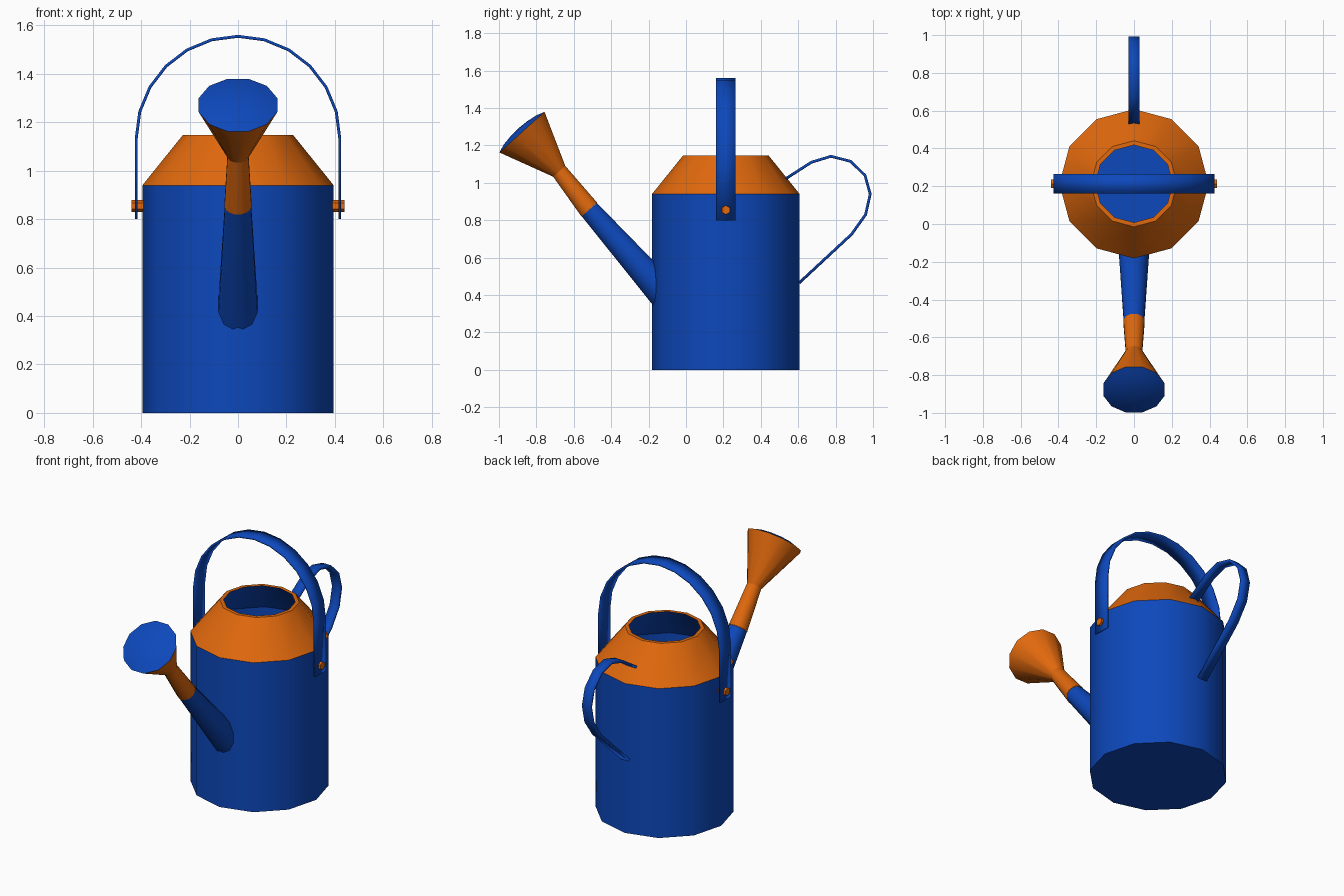
import bpy, bmesh, math
from mathutils import Vector

if "Cube" in bpy.data.objects:
    bpy.data.objects.remove(bpy.data.objects["Cube"])

def material(name, rgb):
    m = bpy.data.materials.new(name)
    m.diffuse_color = (*rgb, 1)
    m.use_nodes = True
    m.node_tree.nodes["Principled BSDF"].inputs["Base Color"].default_value = m.diffuse_color
    return m

BLUE = material("blue", (0.004, 0.065, 0.5))
ORANGE = material("orange", (0.75, 0.14, 0.004))
CY = 0.213  # body centre in y

def finish(bm, name, mat):
    bmesh.ops.remove_doubles(bm, verts=bm.verts, dist=1e-5)
    me = bpy.data.meshes.new(name)
    bm.to_mesh(me)
    bm.free()
    ob = bpy.data.objects.new(name, me)
    me.materials.append(mat)
    bpy.context.collection.objects.link(ob)
    bpy.ops.object.select_all(action='DESELECT')
    ob.select_set(True)
    bpy.context.view_layer.objects.active = ob
    bpy.ops.object.shade_smooth_by_angle(angle=math.radians(35))
    return ob

def loft(name, rings, mat, axis, sides=12, turn=0, u=(1, 0, 0), cut_y=None):
    """Skin rings given as (centre, radius) around one axis."""
    n, u = Vector(axis).normalized(), Vector(u)
    v = n.cross(u)
    bm = bmesh.new()
    rows = []
    for k, (c, r) in enumerate(rings):
        row = []
        for i in range(sides):
            a = math.radians(turn) + math.tau * i / sides
            p = Vector(c) + r * (math.cos(a) * u + math.sin(a) * v)
            if k == 0 and cut_y is not None:  # trim first ring on the wall
                p += n * ((cut_y - p.y) / n.y)
            row.append(bm.verts.new(p))
        rows.append(row)
    for lo, hi in zip(rows, rows[1:]):
        for i in range(sides):
            j = (i + 1) % sides
            bm.faces.new((lo[i], lo[j], hi[j], hi[i]))
    bmesh.ops.dissolve_degenerate(bm, dist=1e-6, edges=bm.edges)
    return finish(bm, name, mat)

def lathe(name, profile, mat):
    return loft(name, [((0, CY, z), r) for r, z in profile], mat, (0, 0, 1))

def strap(name, path, across, thick):
    """Flat band along a path, widened by +-across."""
    bm = bmesh.new()
    w = Vector(across)
    rows = [(bm.verts.new(Vector(p) - w), bm.verts.new(Vector(p) + w)) for p in path]
    for a, b in zip(rows, rows[1:]):
        bm.faces.new((a[0], a[1], b[1], b[0]))
    ob = finish(bm, name, BLUE)
    mod = ob.modifiers.new("thickness", 'SOLIDIFY')
    mod.thickness, mod.offset = thick, 0
    return ob

# Can body, collar and inside
lathe("can_body", [(0, 0), (0.395, 0), (0.395, 0.94)], BLUE)
lathe("collar", [(0.395, 0.94), (0.228, 1.147), (0.205, 1.147)], ORANGE)
lathe("inner_lining", [(0.205, 1.147), (0.375, 0.935), (0.375, 0.02), (0, 0.02)], BLUE)

# Spout, neck and sprinkler head
bend, throat, rose = (0, -0.517, 0.857), (0, -0.678, 1.062), (0, -0.877, 1.271)
tilt = Vector((0, -0.67, 0.745)).normalized()
loft("spout", [((0, -0.18, 0.47), 0.083), (bend, 0.056)], BLUE,
     (0, -0.337, 0.387), turn=15, cut_y=-0.155)
loft("spout_neck", [(bend, 0.058), (throat, 0.045)], ORANGE, tilt, turn=15)
loft("sprinkler_cone", [(throat, 0.045), (rose, 0.168)], ORANGE, tilt, turn=15)
loft("sprinkler_face", [(Vector(rose) + tilt * h, r) for r, h in
     ((0.168, 0), (0.12, 0.016), (0.06, 0.025), (0, 0.028))], BLUE, tilt, turn=15)

# Carrying handle: straight legs and a half circle
arc = [(0.42 * math.cos(math.radians(a)), CY, 1.135 + 0.42 * math.sin(math.radians(a)))
       for a in range(0, 181, 15)]
strap("carrying_handle", [(0.42, CY, 0.8)] + arc + [(-0.42, CY, 0.8)], (0, 0.052, 0), 0.012)

# Rear handle
rear = [(0.53, 1.02), (0.67, 1.11), (0.775, 1.142), (0.88, 1.115), (0.957, 1.04),
        (0.985, 0.94), (0.96, 0.83), (0.885, 0.725), (0.605, 0.465)]
strap("rear_handle", [(0, y, z) for y, z in rear], (0.03, 0, 0), 0.015)

# Handle pins on both sides
for side, label in ((1, "right"), (-1, "left")):
    loft(f"pin_{label}", [((side * x, CY, 0.855), r) for x, r in
         ((0.38, 0), (0.38, 0.025), (0.44, 0.025), (0.44, 0))],
         ORANGE, (side, 0, 0), sides=6, turn=90, u=(0, 1, 0))
